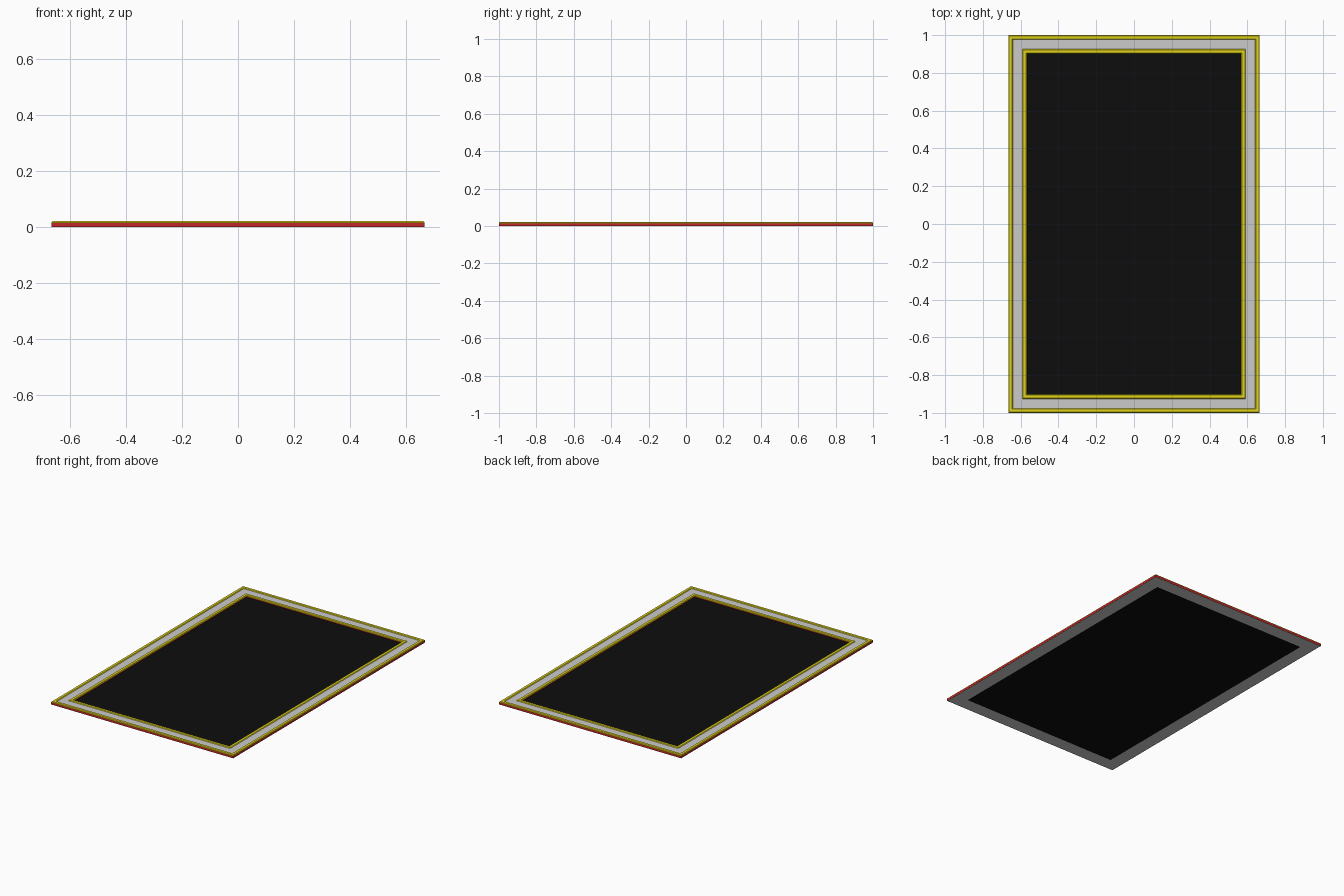
import bpy, bmesh

if "Cube" in bpy.data.objects:
    bpy.data.objects.remove(bpy.data.objects["Cube"])

HX, HY = 0.665, 1.0


def material(name, rgb):
    m = bpy.data.materials.new(name)
    m.diffuse_color = (*rgb, 1)
    m.use_nodes = True
    m.node_tree.nodes["Principled BSDF"].inputs["Base Color"].default_value = m.diffuse_color
    return m


yellow = material("yellow", (0.75, 0.65, 0.01))
red = material("red", (0.55, 0.02, 0.02))
black = material("black", (0.004, 0.004, 0.004))


def finish(name, bm, mat):
    bmesh.ops.recalc_face_normals(bm, faces=bm.faces)
    me = bpy.data.meshes.new(name)
    bm.to_mesh(me)
    bm.free()
    ob = bpy.data.objects.new(name, me)
    bpy.context.collection.objects.link(ob)
    if mat:
        me.materials.append(mat)
    return ob


def frame(name, profile, mat=None):
    """Sweep a closed (inset, z) profile around the rectangle, mitred corners."""
    bm = bmesh.new()
    rings = []
    for sx, sy in ((-1, -1), (1, -1), (1, 1), (-1, 1)):
        rings.append([bm.verts.new((sx * (HX - d), sy * (HY - d), z)) for d, z in profile])
    n = len(profile)
    for i in range(4):
        a, b = rings[i], rings[(i + 1) % 4]
        for j in range(n):
            k = (j + 1) % n
            bm.faces.new((a[j], b[j], b[k], a[k]))
    return finish(name, bm, mat)


def bar(d0, d1, z0, z1):
    return [(d0, z0), (d0, z1), (d1, z1), (d1, z0)]


def rounded_rim(d0, d1, z0, z1, c=0.004):
    return [(d0, z0), (d0, z1 - c), (d0 + c, z1), (d1 - c, z1), (d1, z1 - c), (d1, z0)]


# Thin edging: red base strip with a yellow rounded rim on top
frame("outer_red_strip", bar(0, 0.024, 0.001, 0.014), red)
frame("outer_yellow_rim", rounded_rim(0, 0.024, 0.014, 0.021), yellow)

# Grey border band between the two rims
frame("grey_border", bar(0.024, 0.074, 0.001, 0.017))

# Inner edging around the panel
frame("inner_red_strip", bar(0.074, 0.098, 0.001, 0.014), red)
frame("inner_yellow_rim", rounded_rim(0.074, 0.098, 0.014, 0.021), yellow)

# Grey backing sheet that closes the underside of the border
frame("grey_backing", bar(0.001, 0.09, 0.0, 0.001))

# Recessed dark centre panel
bm = bmesh.new()
bmesh.ops.create_cube(bm, size=1)
for v in bm.verts:
    v.co.x *= 2 * (HX - 0.09)
    v.co.y *= 2 * (HY - 0.09)
    v.co.z = 0.009 if v.co.z > 0 else 0.0
finish("centre_panel", bm, black)
